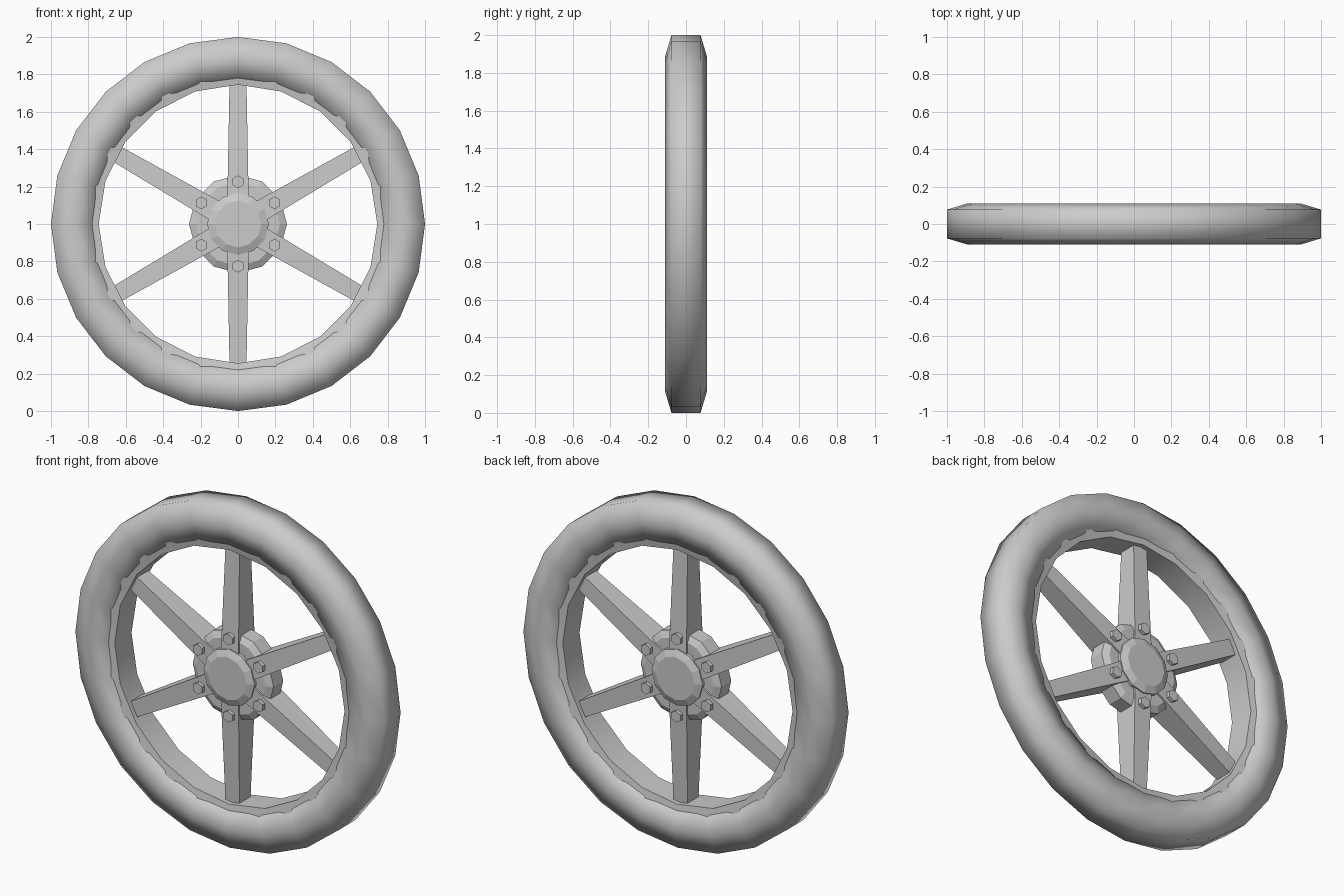
import bpy, bmesh, math
from mathutils import Matrix, Vector

if "Cube" in bpy.data.objects:
    bpy.data.objects.remove(bpy.data.objects["Cube"])


def finish(name, bm):
    bmesh.ops.recalc_face_normals(bm, faces=bm.faces)
    me = bpy.data.meshes.new(name)
    bm.to_mesh(me)
    bm.free()
    ob = bpy.data.objects.new(name, me)
    ob.location.z = 1
    bpy.context.collection.objects.link(ob)
    return ob


def lathe(name, profile, sides):
    """Spin a closed (radius, y) profile about the y axle."""
    bm = bmesh.new()
    rings = []
    for i in range(sides):
        a = 2 * math.pi * i / sides
        rings.append([bm.verts.new((r * math.cos(a), y, r * math.sin(a))) for r, y in profile])
    n = len(profile)
    for i in range(sides):
        p, q = rings[i], rings[(i + 1) % sides]
        for j in range(n):
            k = (j + 1) % n
            bm.faces.new((p[j], p[k], q[k], q[j]))
    bmesh.ops.remove_doubles(bm, verts=bm.verts, dist=1e-5)
    bmesh.ops.dissolve_degenerate(bm, edges=bm.edges, dist=1e-6)
    return finish(name, bm)


def mirrored(half):
    """Complete a profile symmetrically across y = 0."""
    return half + [(r, -y) for r, y in reversed(half)]


# tire: soft rounded band
tire = lathe("tire", mirrored([(0.78, 0.085), (0.89, 0.11), (1.0, 0.077)]), 24)
for p in tire.data.polygons:
    p.use_smooth = True

# rim: inner band holding the tire
rim = lathe("rim", mirrored([(0.745, 0.078), (0.80, 0.088)]), 20)
bpy.context.view_layer.objects.active = rim
rim.select_set(True)
bpy.ops.object.shade_smooth_by_angle(angle=math.radians(30))
rim.select_set(False)

# hub: stepped cap, flange and wide middle ring
lathe("hub", mirrored([(0, 0.1), (0.125, 0.1), (0.165, 0.083), (0.165, 0.065),
                       (0.225, 0.065), (0.262, 0.045)]), 12)

# spokes tapering towards the rim, with a hex bolt on each side
for i in range(6):
    turn = Matrix.Rotation(math.radians(60 * i), 4, 'Y')
    bm = bmesh.new()
    bmesh.ops.create_cube(bm, size=2)
    for v in bm.verts:
        w, d, z = (0.045, 0.05, 0.77) if v.co.z > 0 else (0.057, 0.077, 0.14)
        v.co = Vector((v.co.x * w, v.co.y * d, z))
    bm.transform(turn)
    finish(f"spoke_{i + 1}", bm)
    for side, label in ((-1, "front"), (1, "back")):
        bm = bmesh.new()
        bmesh.ops.create_cone(bm, cap_ends=True, segments=6, radius1=0.034,
                              radius2=0.034, depth=0.04)
        bm.transform(turn @ Matrix.Translation((0, side * 0.075, 0.226))
                     @ Matrix.Rotation(math.pi / 2, 4, 'X'))
        finish(f"bolt_{label}_{i + 1}", bm)
